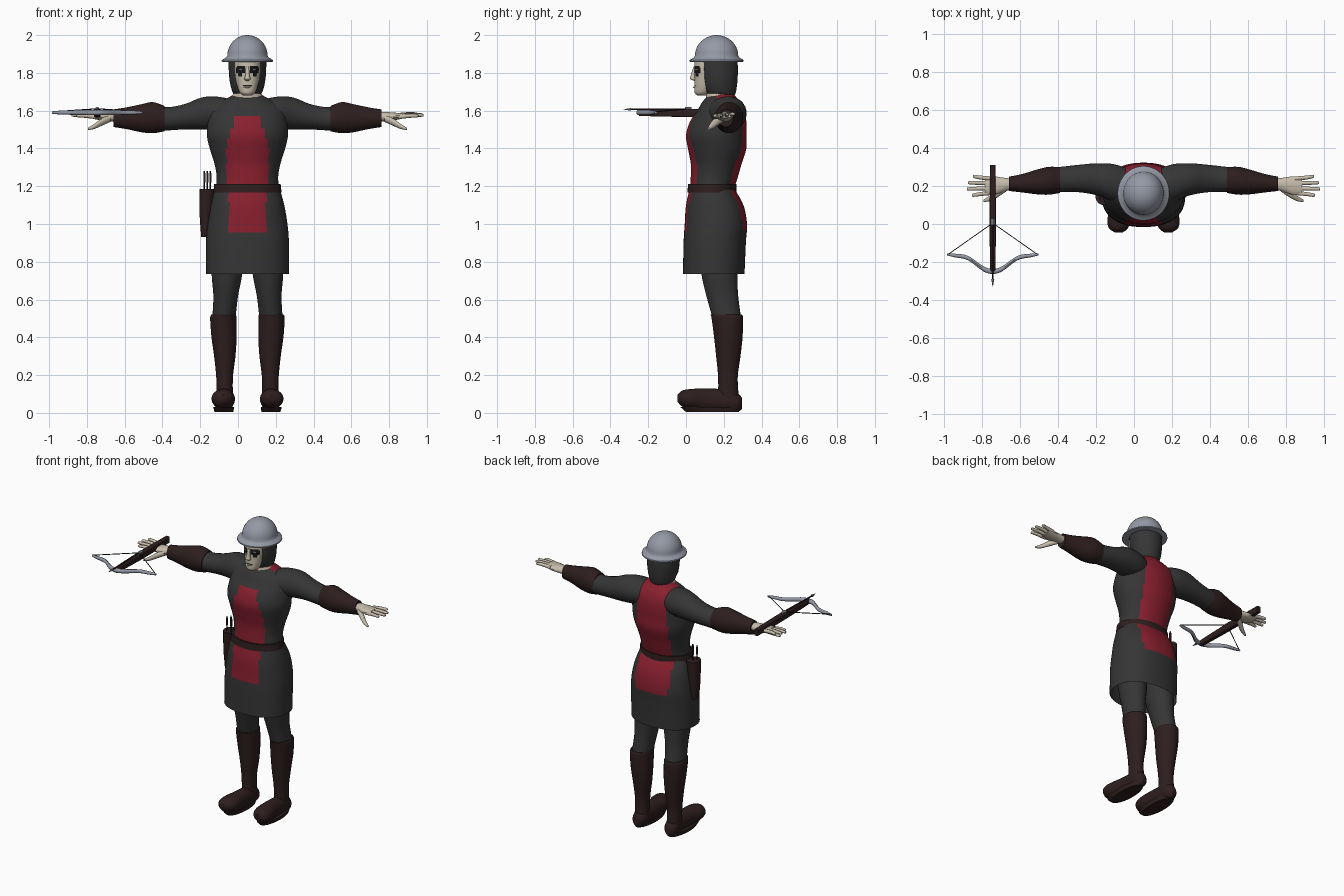
import bpy, bmesh, math

cube = bpy.data.objects.get("Cube")
if cube:
    bpy.data.objects.remove(cube)

CX = 0.05  # the body's centre line; every x below is measured from it


def material(name, red, green, blue, roughness=0.8):
    mat = bpy.data.materials.new(name)
    mat.use_nodes = True
    mat.diffuse_color = (red, green, blue, 1)
    shader = mat.node_tree.nodes["Principled BSDF"]
    shader.inputs["Base Color"].default_value = (red, green, blue, 1)
    shader.inputs["Roughness"].default_value = roughness
    return mat


CLOTH = material("dark grey cloth", .036, .036, .036)
RED = material("red cloth", .25, .014, .028)
LEATHER = material("dark brown leather", .027, .013, .013)
SKIN = material("pale skin", .56, .5, .4)
STEEL = material("grey steel", .30, .32, .38)
BLACK = material("black", .008, .008, .008)
WHITE = material("eye white", .6, .6, .58)


def finish(name, bm, mats, rule=None, angle=40):
    """Turn a bmesh into a named, shaded object; rule picks material slots."""
    bmesh.ops.recalc_face_normals(bm, faces=bm.faces)
    if rule:
        for face in bm.faces:
            c = face.calc_center_median()
            face.material_index = rule(c.x - CX, c.y, c.z)
    mesh = bpy.data.meshes.new(name)
    bm.to_mesh(mesh)
    bm.free()
    obj = bpy.data.objects.new(name, mesh)
    bpy.context.collection.objects.link(obj)
    for mat in mats:
        mesh.materials.append(mat)
    bpy.ops.object.select_all(action="DESELECT")
    obj.select_set(True)
    bpy.context.view_layer.objects.active = obj
    bpy.ops.object.shade_smooth_by_angle(angle=math.radians(angle))
    return obj


def smooth_rows(rows, steps):
    """Spline through the cross-sections."""
    out = []
    for i in range(len(rows) - 1):
        p0, p1 = rows[max(i - 1, 0)], rows[i]
        p2, p3 = rows[i + 1], rows[min(i + 2, len(rows) - 1)]
        for k in range(steps):
            t = k / steps
            out.append([b + t * (c - a) / 2 + t * t * (a - 2.5 * b + 2 * c - d / 2)
                        + t ** 3 * (1.5 * (b - c) + (d - a) / 2)
                        for a, b, c, d in zip(p0, p1, p2, p3)])
    return out + [list(rows[-1])]


def loft(name, axis, rows, *mats, side=1, segs=24, steps=4, power=2, caps=True, rule=None):
    """Skin ellipses along an axis; a row is position, centre pair, radius pair."""
    bm = bmesh.new()
    rings = []
    for t, u, v, ru, rv in smooth_rows(rows, steps):
        ring = []
        for k in range(segs):
            a = math.tau * (k + .5) / segs
            ca, sa = math.cos(a), math.sin(a)
            pu = u + ru * math.copysign(abs(ca) ** (2 / power), ca)
            pv = v + rv * math.copysign(abs(sa) ** (2 / power), sa)
            x, y, z = {"x": (t, pu, pv), "y": (pu, t, pv), "z": (pu, pv, t)}[axis]
            ring.append(bm.verts.new((CX + side * x, y, z)))
        rings.append(ring)
    for low, high in zip(rings, rings[1:]):
        for k in range(segs):
            n = (k + 1) % segs
            bm.faces.new((low[k], low[n], high[n], high[k]))
    if caps:
        bm.faces.new(rings[0])
        bm.faces.new(rings[-1])
    return finish(name, bm, mats, rule)


def rod(name, axis, start, end, radius, mat, segs=8):
    """Straight thin bar; start and end are position plus centre pair."""
    return loft(name, axis, [(*start, radius, radius), (*end, radius, radius)],
                mat, segs=segs, steps=1)


# Tunic with a red panel on the chest and back
def tunic_rule(x, y, z):
    if y > .16:
        return int(abs(x) < .115)
    width = .112 if z < 1.45 else .1 if z < 1.5 else .065
    return int(abs(x) < width and z < 1.57)


loft("tunic", "z", [
    (1.18, 0, .137, .168, .115), (1.25, 0, .15, .163, .125),
    (1.32, 0, .16, .175, .135), (1.4, 0, .165, .2, .155),
    (1.47, 0, .16, .215, .16), (1.54, 0, .17, .21, .15),
    (1.6, 0, .185, .2, .125), (1.64, 0, .187, .16, .105),
    (1.67, 0, .187, .1, .08), (1.685, 0, .19, .075, .065)],
    CLOTH, RED, segs=64, rule=tunic_rule)


# Skirt with red tabs, and the belt
def skirt_rule(x, y, z):
    return int(abs(x) < .125 and z > .97) if y > .16 else int(abs(x) < .1 and z > .95)


skirt = loft("skirt", "z", [
    (1.19, 0, .137, .17, .117), (1.1, 0, .152, .195, .152),
    (1, 0, .158, .212, .165), (.9, 0, .152, .22, .165),
    (.735, 0, .147, .22, .163)],
    CLOTH, RED, segs=64, steps=6, power=2.3, caps=False, rule=skirt_rule)
loft("belt", "z", [(1.168, 0, .137, .181, .13), (1.212, 0, .139, .176, .128)],
     LEATHER, segs=48, steps=1)

# Neck, coif and face
loft("neck", "z", [(1.6, 0, .185, .1, .08), (1.66, 0, .182, .09, .078),
                   (1.7, 0, .175, .068, .07), (1.76, 0, .17, .06, .06)], SKIN)
loft("coif", "z", [(1.675, 0, .19, .06, .065), (1.7, 0, .182, .08, .083),
                   (1.76, 0, .175, .095, .098), (1.83, 0, .172, .1, .103),
                   (1.9, 0, .17, .1, .1)], CLOTH, segs=32)


def face_rule(x, y, z):
    mask = .01 < abs(x) < .058 and 1.797 < z < 1.836
    cheek = .03 < abs(x) < .05 and 1.782 < z < 1.8
    mouth = abs(x) < .024 and 1.729 < z < 1.737
    return int(y < .1 and (mask or cheek or mouth))


loft("face", "z", [(1.68, 0, .085, .022, .025), (1.695, 0, .088, .04, .042),
                   (1.73, 0, .098, .054, .054), (1.78, 0, .105, .064, .06),
                   (1.82, 0, .104, .067, .06), (1.885, 0, .11, .067, .062)],
     SKIN, BLACK, segs=48, steps=8, rule=face_rule)
loft("nose", "z", [(1.758, 0, .048, .008, .006), (1.768, 0, .038, .018, .016),
                   (1.785, 0, .04, .012, .016), (1.835, 0, .052, .009, .012)], SKIN, segs=12)
for side, label in ((1, "left"), (-1, "right")):
    loft(label + "_eye", "x", [(.022, .058, 1.817, .003, .002), (.033, .053, 1.817, .006, .005),
                               (.045, .06, 1.818, .003, .002)], WHITE, side=side, segs=10)
loft("lower_lip", "x", [(-.02, .05, 1.725, .003, .002), (0, .044, 1.724, .006, .005),
                        (.02, .05, 1.725, .003, .002)], SKIN, segs=10)

# Brimmed helmet
dome = [(1.89 + .11 * math.sin(a), 0, .162, .107 * math.cos(a), .115 * math.cos(a))
        for a in (math.pi / 2 * k / 10.2 for k in range(11))]
loft("helmet", "z", [(1.858, 0, .162, .13, .137), (1.86, 0, .162, .137, .144),
                     (1.868, 0, .162, .136, .143), (1.882, 0, .162, .112, .12)] + dome,
     STEEL, segs=48, steps=1)

# Limbs, built once for each side
for side, label in ((1, "left_"), (-1, "right_")):
    loft(label + "sleeve", "x", [
        (.05, .2, 1.58, .08, .07), (.15, .215, 1.587, .1, .087),
        (.24, .235, 1.585, .086, .086), (.33, .24, 1.568, .074, .068),
        (.42, .236, 1.557, .068, .062), (.49, .23, 1.56, .066, .07)], CLOTH, side=side)
    loft(label + "bracer", "x", [
        (.44, .232, 1.558, .069, .068), (.5, .228, 1.563, .074, .083),
        (.56, .222, 1.56, .066, .075), (.64, .215, 1.56, .049, .058),
        (.71, .212, 1.56, .038, .047)], LEATHER, side=side)

    # Hand with four fingers and a thumb
    loft(label + "palm", "x", [
        (.68, .211, 1.565, .028, .024), (.73, .208, 1.568, .036, .025),
        (.79, .202, 1.57, .05, .019), (.835, .202, 1.574, .046, .013)], SKIN, side=side, segs=16)
    for k, reach in enumerate((.905, .93, .925, .9)):
        y = .164 + .025 * k
        z = 1.567 + .003 * k
        tip = y + .008 * (k - 1.5)
        loft(label + "finger", "x", [
            (.8, y, z, .012, .012), (.86, (y + tip) / 2, z + .006, .011, .011),
            (reach - .006, tip, z + .006, .009, .008), (reach, tip, z + .005, .003, .003)],
            SKIN, side=side, segs=10)
    loft(label + "thumb", "x", [
        (.725, .19, 1.56, .02, .02), (.77, .16, 1.54, .02, .02),
        (.81, .135, 1.517, .015, .014), (.845, .122, 1.503, .006, .006)],
        SKIN, side=side, segs=12)

    # Leg, boot and shoe
    loft(label + "leg", "z", [
        (.98, .1, .16, .09, .11), (.75, .108, .175, .083, .097),
        (.62, .115, .192, .066, .085), (.5, .125, .217, .062, .076)], CLOTH, side=side)
    loft(label + "boot", "z", [
        (.52, .126, .213, .066, .083), (.5, .128, .219, .07, .084),
        (.4, .124, .224, .067, .076), (.3, .12, .224, .057, .065),
        (.18, .121, .222, .044, .052), (.05, .12, .226, .045, .058)], LEATHER, side=side)
    loft(label + "shoe", "y", [
        (.297, .12, .05, .015, .03), (.27, .12, .055, .042, .05),
        (.2, .12, .065, .047, .06), (.1, .122, .068, .052, .062),
        (.03, .128, .074, .062, .053), (-.02, .132, .076, .052, .043),
        (-.045, .13, .078, .02, .018)], LEATHER, side=side)
    loft(label + "sole", "z", [
        (.004, .124, .14, .05, .14), (.03, .126, .13, .056, .16)],
        LEATHER, side=side, steps=1)

# Quiver on the right hip, with bolts
loft("quiver", "z", [(.93, -.225, .15, .02, .03), (1.05, -.22, .15, .034, .042),
                     (1.185, -.212, .15, .043, .05)], LEATHER, segs=16)
for k in range(3):
    x, y = -.228 + .016 * k, .135 + .02 * (k % 2)
    rod("quiver_bolt", "z", (1.1, x, y), (1.28, x, y), .004, BLACK)
    rod("quiver_fletching", "z", (1.22, x, y), (1.27, x, y), .007, LEATHER, 4)

# Crossbow held in the right hand
BOW = -.795
loft("crossbow_stock", "y", [(-.25, BOW, 1.588, .014, .016), (0, BOW, 1.588, .017, .022),
                             (.31, BOW, 1.586, .014, .022)],
     LEATHER, segs=16, steps=2, power=6)
rod("crossbow_latch", "y", (-.005, BOW, 1.61), (.03, BOW, 1.61), .011, STEEL)
rod("loaded_bolt", "y", (-.3, BOW, 1.607), (0, BOW, 1.607), .005, LEATHER)
loft("bolt_head", "y", [(-.29, BOW, 1.607, .009, .008), (-.33, BOW, 1.607, .001, .001)],
     STEEL, segs=8, steps=1)
half = [(.24, -.16, .006), (.2, -.166, .01), (.13, -.18, .012), (.05, -.236, .014)]
limb = [(BOW - d, y, 1.59, r, r) for d, y, r in half] + [(BOW, -.25, 1.59, .014, .014)]
limb += [(BOW + d, y, 1.59, r, r) for d, y, r in reversed(half)]
loft("crossbow_limbs", "x", limb, STEEL, segs=10)
for sign in (-1, 1):
    rod("bowstring", "x", (BOW + sign * .235, -.16, 1.594), (BOW, .005, 1.61), .003, BLACK, 6)
